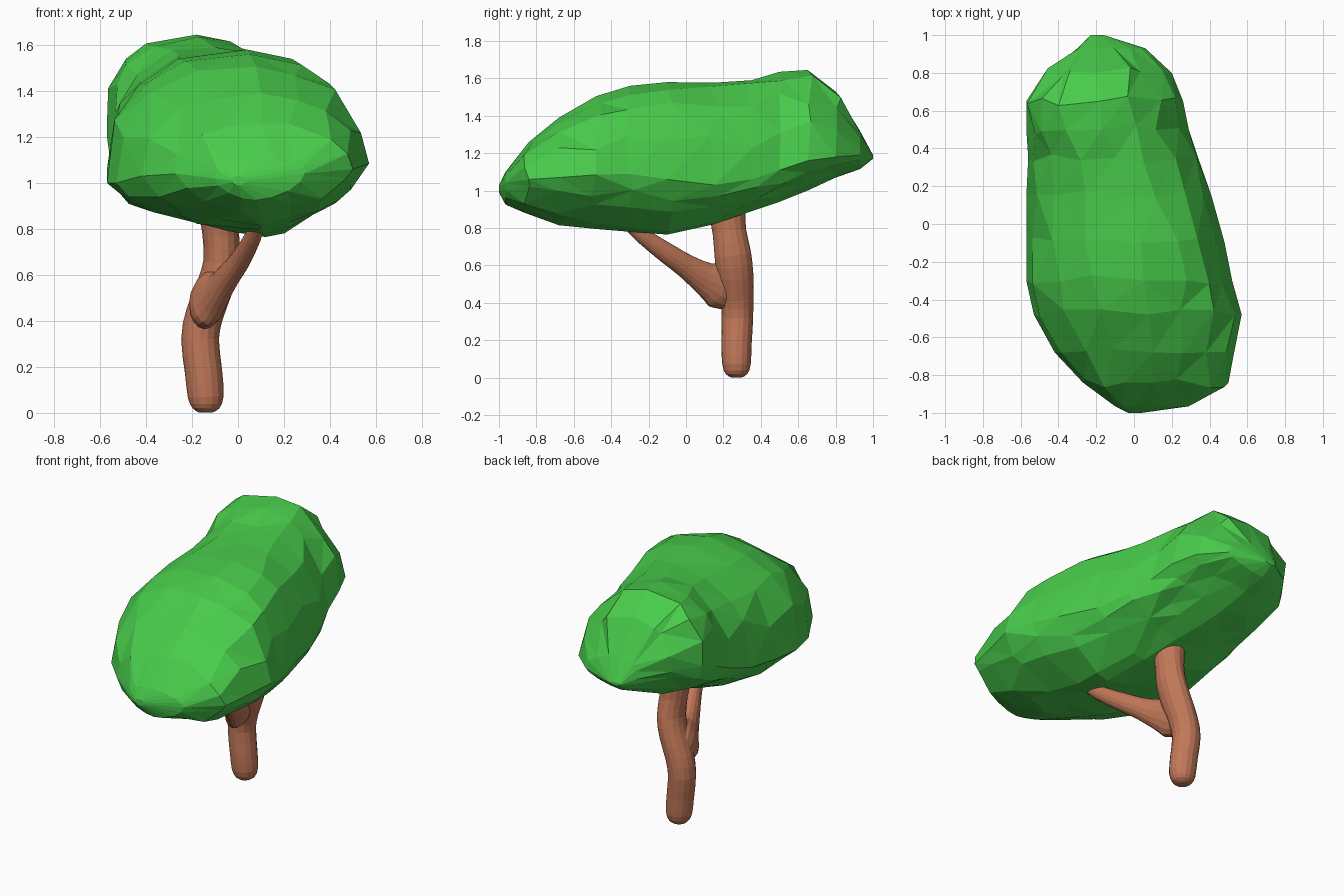
import bpy, bmesh, math, random
from mathutils import Vector

if "Cube" in bpy.data.objects:
    bpy.data.objects.remove(bpy.data.objects["Cube"])

random.seed(4)


def material(name, rgb):
    m = bpy.data.materials.new(name)
    m.diffuse_color = (*rgb, 1)
    m.use_nodes = True
    m.node_tree.nodes["Principled BSDF"].inputs["Base Color"].default_value = m.diffuse_color
    return m


def smooth(rows, n):
    """Catmull-Rom through rows of numbers."""
    out = []
    for i in range(len(rows) - 1):
        p = [rows[max(0, min(len(rows) - 1, i + k))] for k in (-1, 0, 1, 2)]
        for s in range(n):
            t = s / n
            out.append([0.5 * (2 * b + (c - a) * t + (2 * a - 5 * b + 4 * c - d) * t * t
                               + (3 * b - a - 3 * c + d) * t ** 3) for a, b, c, d in zip(*p)])
    out.append(list(rows[-1]))
    return out


def loft(bm, rings):
    """Skin a list of equal-length point rings and cap both ends."""
    vs = [[bm.verts.new(p) for p in ring] for ring in rings]
    n = len(vs[0])
    for a, b in zip(vs, vs[1:]):
        for j in range(n):
            k = (j + 1) % n
            bm.faces.new((a[j], a[k], b[k], b[j]))
    bm.faces.new(vs[0][::-1])
    bm.faces.new(vs[-1])


def tube_rings(rows, steps, sides=16):
    """Rows are x, y, z, radius across x, radius in the other direction."""
    pts = smooth(rows, steps)
    rings = []
    for i, r in enumerate(pts):
        c = Vector(r[:3])
        t = (Vector(pts[min(i + 1, len(pts) - 1)][:3]) - Vector(pts[max(i - 1, 0)][:3])).normalized()
        u = (Vector((1, 0, 0)) - t * t.x).normalized()
        v = t.cross(u)
        rings.append([c + u * r[3] * math.cos(a) + v * r[4] * math.sin(a)
                      for a in (2 * math.pi * j / sides for j in range(sides))])
    return rings


def finish(bm, name, mat):
    bmesh.ops.recalc_face_normals(bm, faces=bm.faces[:])
    me = bpy.data.meshes.new(name)
    bm.to_mesh(me)
    bm.free()
    me.materials.append(mat)
    ob = bpy.data.objects.new(name, me)
    bpy.context.collection.objects.link(ob)
    return ob


bark = material("bark", (0.54, 0.19, 0.10))
leaf = material("leaf", (0.065, 0.6, 0.07))

# Trunk with a rounded foot
bm = bmesh.new()
loft(bm, tube_rings([
    (-.14, .27, .002, .03, .03), (-.14, .27, .02, .058, .058), (-.14, .27, .07, .078, .076),
    (-.15, .27, .18, .081, .081), (-.165, .275, .32, .082, .084), (-.145, .272, .43, .082, .088),
    (-.10, .262, .55, .08, .098), (-.072, .25, .66, .078, .098), (-.075, .232, .78, .08, .09),
    (-.08, .222, .88, .087, .096), (-.08, .22, 1.05, .08, .09)], 2))
finish(bm, "trunk", bark)

# Tapering side branch, flared where it leaves the trunk
bm = bmesh.new()
loft(bm, tube_rings([
    (-.158, .29, .42, .05, .08), (-.14, .215, .475, .074, .122), (-.118, .165, .505, .068, .125),
    (-.088, .1, .532, .057, .088),
    (-.04, .0, .597, .049, .064), (.01, -.1, .664, .043, .055), (.065, -.24, .765, .036, .042),
    (.10, -.34, .86, .03, .033)], 2))
finish(bm, "branch", bark)

# Canopy sections: y, left x, right x, left z, right z, top x, top z, bottom x, bottom z
sections = [
    (-1.0, -.03, .04, 1.01, 1.01, 0, 1.03, 0, .99),
    (-.965, -.1, .29, 1.02, 1.04, .08, 1.1, .08, .925),
    (-.84, -.27, .5, 1.04, 1.06, .1, 1.26, .1, .875),
    (-.68, -.42, .53, 1.03, 1.07, .1, 1.39, .1, .815),
    (-.48, -.53, .57, 1.0, 1.085, .08, 1.505, .1, .795),
    (-.3, -.57, .52, 1.0, 1.09, .05, 1.56, .11, .78),
    (-.1, -.57, .48, 1.02, 1.06, .04, 1.58, .12, .765),
    (.15, -.57, .41, 1.06, 1.03, -.02, 1.577, .05, .82),
    (.35, -.56, .34, 1.13, 1.06, -.1, 1.59, -.02, .89),
    (.5, -.57, .29, 1.2, 1.11, -.17, 1.635, -.08, .94),
    (.65, -.57, .26, 1.26, 1.16, -.18, 1.645, -.13, 1.0),
    (.8, -.46, .2, 1.25, 1.18, -.2, 1.53, -.17, 1.07),
    (.93, -.3, .06, 1.21, 1.19, -.19, 1.32, -.19, 1.115),
    (1.0, -.23, -.16, 1.18, 1.18, -.2, 1.19, -.2, 1.17)]
SEGS = 16
rings = []
for i, (y, xl, xr, zl, zr, xt, zt, xb, zb) in enumerate(sections):
    ring = []
    inner = 1 < i < len(sections) - 2
    for j in range(SEGS):
        a = 2 * math.pi * j / SEGS
        loose = inner and j % 4
        if loose:
            a += random.uniform(-.12, .12)
        c, s = math.cos(a), math.sin(a)
        # boxy on the upper left, sloping on the back right, sharper keel underneath
        if s > 0:
            n = (2.1 if y < .4 else 1.8) if c > 0 else 2.5
        else:
            n = 1.6 if c > 0 else 1.75
        e = 2 / n
        cx, cz = abs(c) ** e, abs(s) ** e
        mx, mz = (xt, zt) if s > 0 else (xb, zb)
        x = mx + ((xr - mx) if c > 0 else (xl - mx)) * cx
        rim = zl + (zr - zl) * (x - xl) / (xr - xl)
        z = rim + (mz - rim) * cz
        dy = random.uniform(-.03, .03) if loose else 0
        if loose:
            k = random.uniform(-.014, .012)
            x += k * c
            z += k * s
        ring.append((max(x, -.57), y + dy, z))
    rings.append(ring)
bm = bmesh.new()
loft(bm, rings)
bmesh.ops.triangulate(bm, faces=bm.faces[:])
finish(bm, "canopy", leaf)
